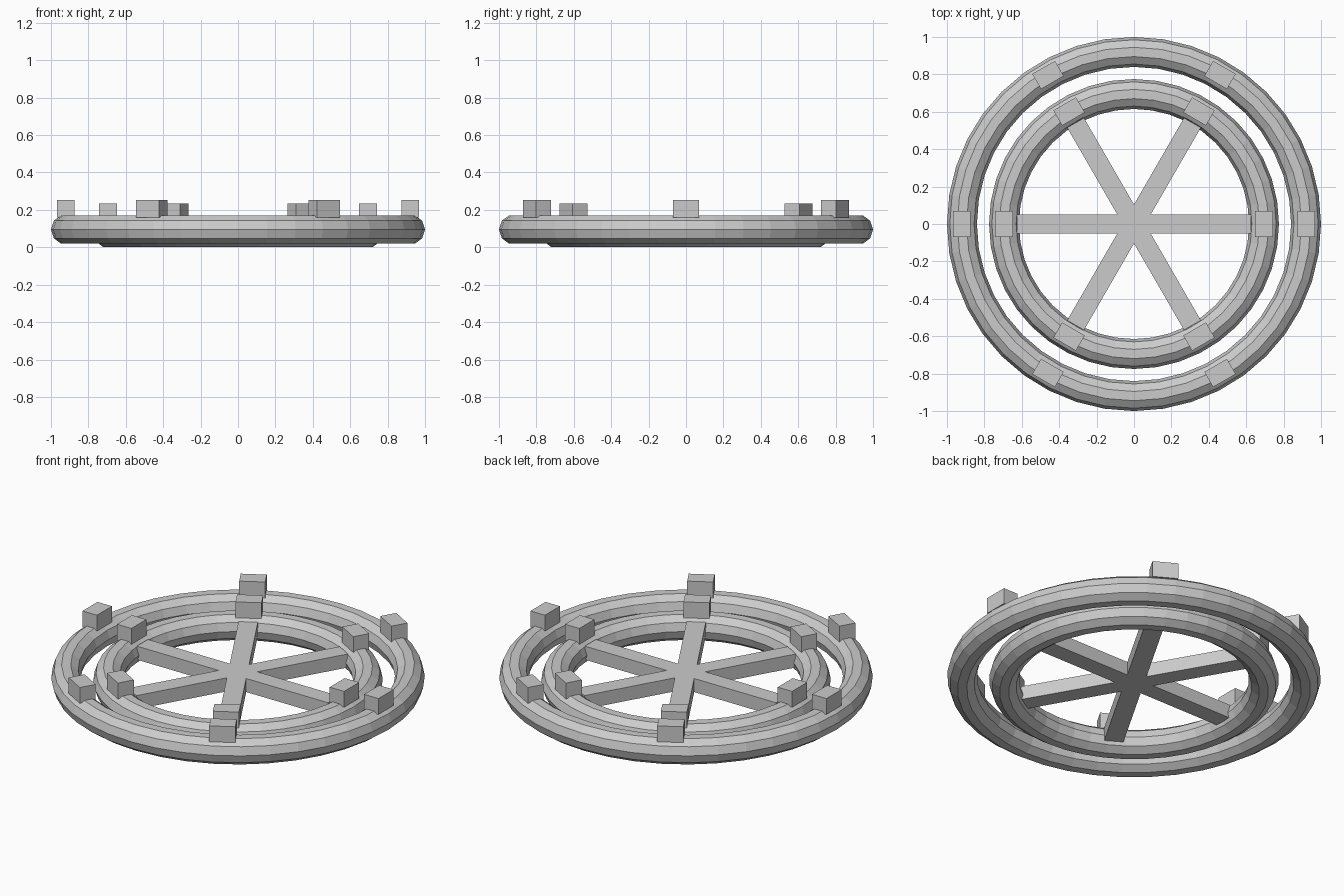
import bpy
from math import radians, cos, sin

if "Cube" in bpy.data.objects:
    bpy.data.objects.remove(bpy.data.objects["Cube"])


def ring(name, radius, z):
    bpy.ops.mesh.primitive_torus_add(major_radius=radius, minor_radius=0.08,
                                     major_segments=40, minor_segments=10,
                                     location=(0, 0, z))
    bpy.context.object.name = name


def box(name, size, loc, angle):
    bpy.ops.mesh.primitive_cube_add(size=1, location=loc, rotation=(0, 0, angle))
    ob = bpy.context.object
    ob.name = name
    ob.scale = size


# Two faceted rings, each with six raised blocks
for label, radius, z in (("outer", 0.92, 0.095), ("inner", 0.695, 0.077)):
    ring(label + "_ring", radius, z)
    for i in range(6):
        a = radians(60 * i)
        box(f"{label}_block_{i + 1}", (0.094, 0.14, 0.094),
            (radius * cos(a), radius * sin(a), z + 0.111), a)

# Three crossing bars form six spokes
for i in range(3):
    box(f"spoke_bar_{i + 1}", (1.25, 0.104, 0.08), (0, 0, 0.09), radians(60 * i))
